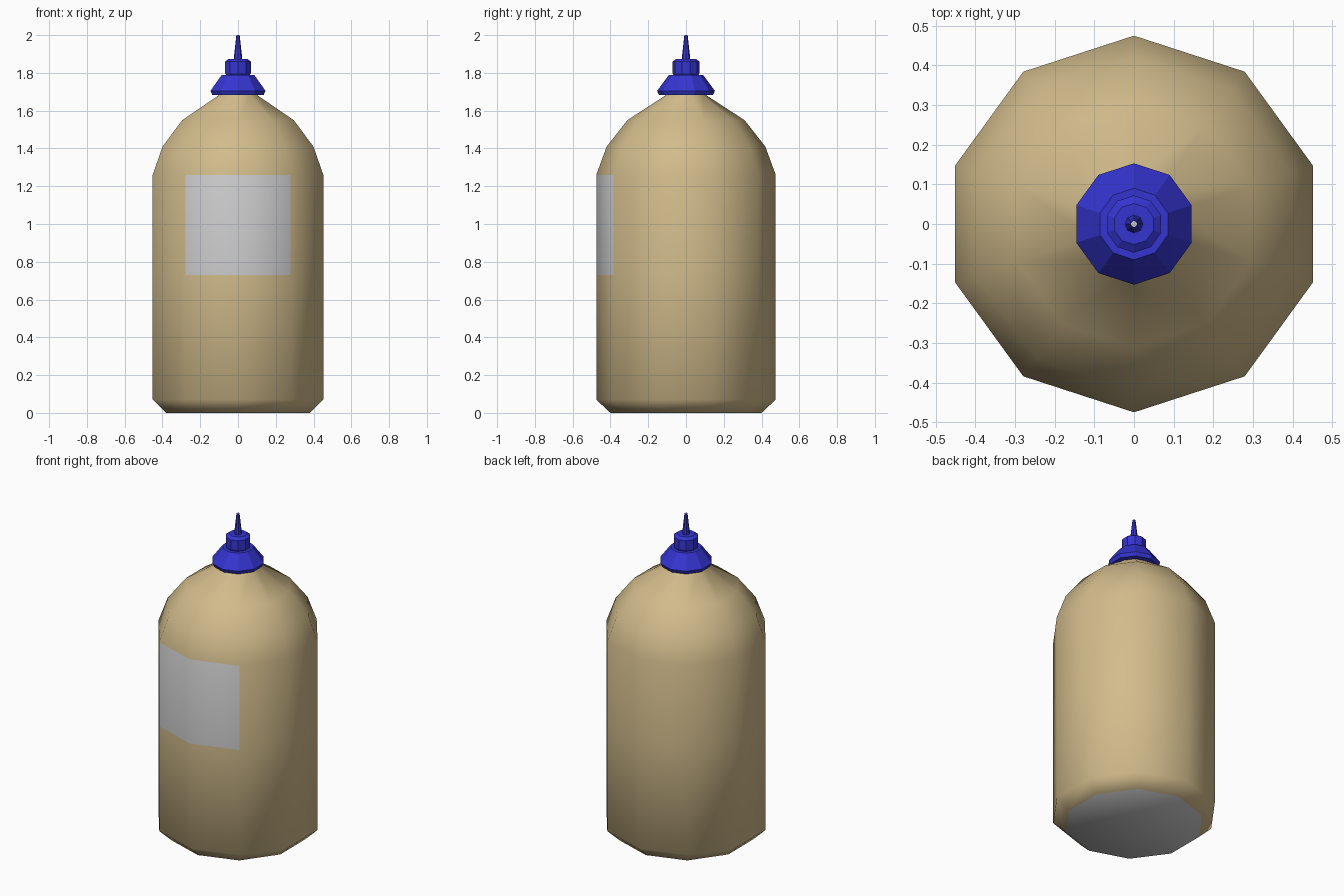
import bpy, bmesh, math

cube = bpy.data.objects.get("Cube")
if cube:
    bpy.data.objects.remove(cube, do_unlink=True)


def material(name, rgb):
    m = bpy.data.materials.new(name)
    m.use_nodes = True
    m.diffuse_color = (*rgb, 1)
    m.node_tree.nodes["Principled BSDF"].inputs["Base Color"].default_value = (*rgb, 1)
    return m


TAN = material("tan plastic", (0.64, 0.50, 0.26))
GREY = material("light grey", (0.60, 0.60, 0.60))
BLUE = material("blue plastic", (0.035, 0.035, 0.64))


def lathe(name, profile, sides, mats, smooth, pick=None):
    """Closed turned solid with one corner facing the front; pick chooses a face's material slot."""
    bm = bmesh.new()
    rings = []
    for r, z in profile:
        angles = [math.tau * i / sides - math.pi / 2 for i in range(sides)]
        rings.append([bm.verts.new((r * math.cos(a), r * math.sin(a), z)) for a in angles])
    for low, high in zip(rings, rings[1:]):
        for i in range(sides):
            j = (i + 1) % sides
            bm.faces.new((low[i], low[j], high[j], high[i]))
    bm.faces.new(rings[0][::-1])
    bm.faces.new(rings[-1])
    bm.normal_update()
    for f in bm.faces:
        f.smooth = smooth
        if pick:
            f.material_index = pick(f.calc_center_median(), f.normal)
    mesh = bpy.data.meshes.new(name)
    bm.to_mesh(mesh)
    bm.free()
    for m in mats:
        mesh.materials.append(m)
    obj = bpy.data.objects.new(name, mesh)
    bpy.context.collection.objects.link(obj)
    return obj


# Bottle body: grey underside and a grey label on the two front panels
def body_colour(centre, normal):
    label = 0.73 < centre.z < 1.26 and normal.y < -0.9
    return 1 if label or normal.z < -0.9 else 0


lathe("bottle_body",
      [(0.40, 0), (0.475, 0.07), (0.475, 0.73), (0.475, 1.26), (0.42, 1.41),
       (0.31, 1.55), (0.11, 1.68), (0.10, 1.72)],
      10, [TAN, GREY], True, body_colour)

# Conical screw cap
lathe("cap_skirt", [(0.143, 1.683), (0.153, 1.705), (0.09, 1.79)], 10, [BLUE], False)

# Collar with chamfered rims
lathe("cap_collar", [(0.064, 1.785), (0.072, 1.80), (0.072, 1.86), (0.052, 1.874)],
      10, [BLUE], False)

# Tapered nozzle with a small grey opening
lathe("nozzle", [(0.023, 1.87), (0.009, 1.999)], 8, [BLUE], False)
lathe("nozzle_opening", [(0.009, 1.998), (0.009, 2.0)], 4, [GREY], False)
